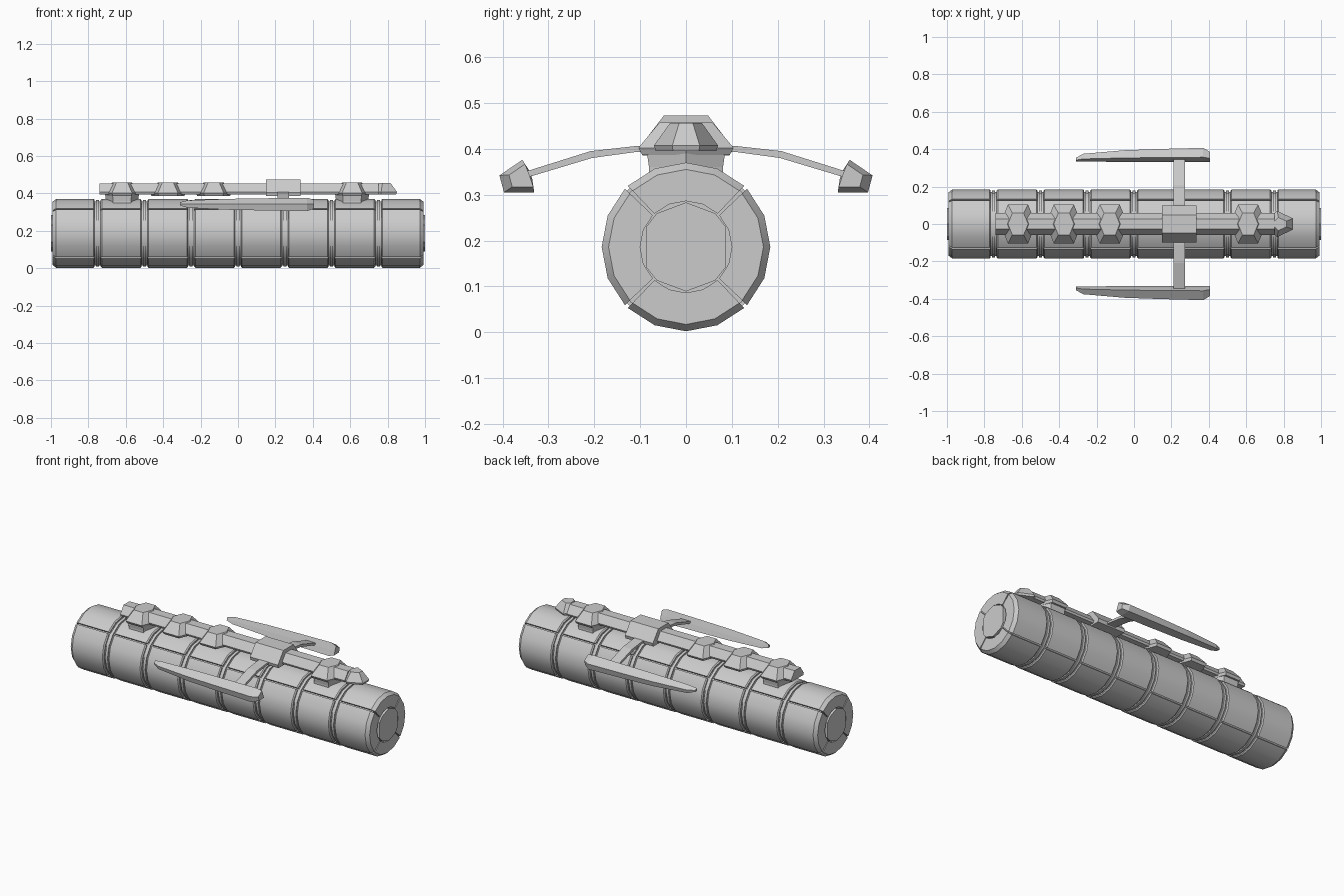
import bpy, bmesh
from math import sin, cos, radians

cube = bpy.data.objects.get("Cube")
if cube:
    bpy.data.objects.remove(cube)

grey = bpy.data.materials.new("plain grey")
grey.use_nodes = True
COLOR = (0.6, 0.6, 0.6, 1)
grey.diffuse_color = COLOR
grey.node_tree.nodes["Principled BSDF"].inputs["Base Color"].default_value = COLOR

R, CZ = 0.184, 0.186      # barrel radius and axis height


def loft(bm, rings):
    """Skin a row of closed rings and cap both ends."""
    rows = [[bm.verts.new(p) for p in ring] for ring in rings]
    n = len(rows[0])
    for a, b in zip(rows, rows[1:]):
        for i in range(n):
            j = (i + 1) % n
            bm.faces.new((a[i], a[j], b[j], b[i]))
    bm.faces.new(rows[0][::-1])
    bm.faces.new(rows[-1])


def finish(name, bm, smooth=False):
    bmesh.ops.recalc_face_normals(bm, faces=bm.faces)
    mesh = bpy.data.meshes.new(name)
    bm.to_mesh(mesh)
    bm.free()
    mesh.materials.append(grey)
    ob = bpy.data.objects.new(name, mesh)
    bpy.context.collection.objects.link(ob)
    if smooth:
        bpy.ops.object.select_all(action='DESELECT')
        ob.select_set(True)
        bpy.context.view_layer.objects.active = ob
        bpy.ops.object.shade_smooth_by_angle(angle=radians(28))
    return ob


def polar(x, r, deg):
    return (x, r * cos(radians(deg)), CZ + r * sin(radians(deg)))


def disc(name, x0, x1, r, angles, smooth=False):
    bm = bmesh.new()
    loft(bm, [[polar(x, r, a) for a in angles] for x in (x0, x1)])
    return finish(name, bm, smooth)


def prism(bm, outline, levels):
    """Stack scaled copies of an xy outline; levels are (z, scale), about a centre."""
    cx = sum(p[0] for p in outline) / len(outline)
    loft(bm, [[(cx + (x - cx) * s, y * s, z) for x, y in outline] for z, s in levels])


# Barrel core and the thin rings lying in the grooves
ROUND = [i * 22.5 for i in range(16)]
disc("barrel_core", -0.98, 0.98, 0.171, ROUND, True)
for i in range(7):
    x = -0.75 + 0.25 * i
    disc(f"groove_ring_{i + 1}", x - 0.008, x + 0.008, 0.178, ROUND, True)

# Curved shell panels: eight lengths, four quarters each
for i in range(8):
    bm = bmesh.new()
    x0, x1 = -1 + 0.25 * i + 0.016, -0.75 + 0.25 * i - 0.016
    c = 0.006
    left = [(x0, 0.165), (x0, R - c), (x0 + c, R)]
    right = [(x1 - c, R), (x1, R - c), (x1, 0.165)]
    if i == 0:
        left = [(-0.97, 0.165), (-0.97, 0.1), (-0.992, 0.1), (-0.992, 0.169), (-0.972, R)]
    if i == 7:
        right = [(0.972, R), (0.992, 0.169), (0.992, 0.1), (0.97, 0.1), (0.97, 0.165)]
    for quarter in (0, 90, 180, 270):
        loft(bm, [[polar(x, r, quarter + k * 21.8) for x, r in left + right]
                  for k in (-2, -1, 0, 1, 2)])
    finish(f"shell_panels_{i + 1}", bm, True)

# Raised hub on each end
HUB = [90, 49, 28, -28, -49, -90, -131, -152, 152, 131]
for name, s in (("left_hub", 1), ("right_hub", -1)):
    disc(name, s * 0.97, s * 1.0, 0.097, HUB)


def hexagon(x, w, d):
    return [(x - w, 0), (x - w * 0.56, -d), (x + w * 0.56, -d),
            (x + w, 0), (x + w * 0.56, d), (x - w * 0.56, d)]


# Rail along the top with its pointed tip
bm = bmesh.new()
section = [(-0.055, 0.395), (0.055, 0.395), (0.06, 0.407), (0.028, 0.452),
           (-0.028, 0.452), (-0.06, 0.407)]
loft(bm, [[(x, y, z) for y, z in section] for x in (-0.74, 0.75)])
finish("top_rail", bm)

bm = bmesh.new()
tip = [(0.725, -0.03), (0.765, -0.07), (0.85, -0.03),
       (0.85, 0.03), (0.765, 0.07), (0.725, 0.03)]
prism(bm, tip, [(0.395, 0.94), (0.407, 1), (0.456, 0.5)])
finish("rail_tip", bm)

# Six-sided caps on the rail
for i, x in enumerate((-0.62, -0.375, -0.13, 0.61)):
    bm = bmesh.new()
    prism(bm, hexagon(x, 0.096, 0.104), [(0.387, 0.92), (0.402, 1), (0.457, 0.56)])
    finish(f"rail_cap_{i + 1}", bm)

# Pillars joining the rail to the barrel
for name, x in (("right_pillar", -0.62), ("left_pillar", 0.61)):
    bm = bmesh.new()
    prism(bm, hexagon(x, 0.09, 0.085), [(0.32, 0.95), (0.36, 0.95), (0.39, 1)])
    finish(name, bm)

# Clamp block over the rail
bm = bmesh.new()
block = [(-0.095, 0.385), (0.095, 0.385), (0.1, 0.405), (0.048, 0.473),
         (-0.048, 0.473), (-0.1, 0.405)]
loft(bm, [[(x, y, z) for y, z in block] for x in (0.15, 0.335)])
finish("clamp_block", bm)

# Bent arms and tapered side wings
ARM = [(0.08, 0.406), (0.11, 0.406), (0.208, 0.395), (0.345, 0.352),
       (0.345, 0.338), (0.205, 0.38), (0.11, 0.393), (0.08, 0.393)]
WING = [(0.357, 0.376), (0.407, 0.342), (0.397, 0.305), (0.331, 0.305), (0.342, 0.338)]
STATIONS = [(-0.31, 0.25), (-0.27, 0.55), (-0.05, 0.82), (0.15, 0.92), (0.37, 1), (0.405, 0.7)]
AY, AZ = 0.337, 0.345
for side, s in (("back", 1), ("front", -1)):
    bm = bmesh.new()
    loft(bm, [[(x, s * y, z) for y, z in ARM] for x in (0.212, 0.272)])
    finish(f"{side}_arm", bm)
    bm = bmesh.new()
    loft(bm, [[(x, s * (AY + (y - AY) * k), AZ + (z - AZ) * k) for y, z in WING]
              for x, k in STATIONS])
    finish(f"{side}_wing", bm)
